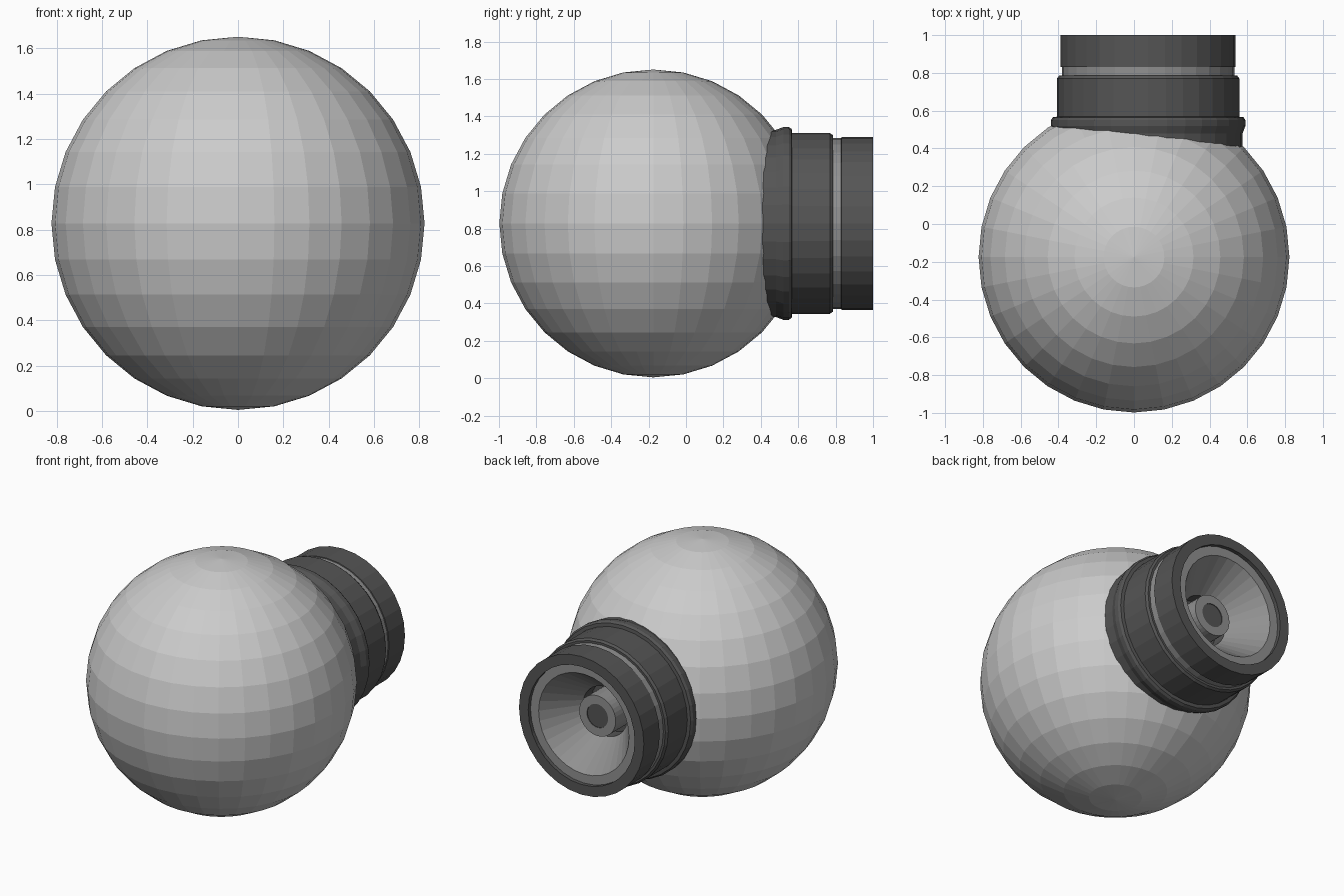
import bpy, bmesh
from math import cos, sin, tau

if "Cube" in bpy.data.objects:
    bpy.data.objects.remove(bpy.data.objects["Cube"])

AXIS_X, AXIS_Z = 0.075, 0.828   # centre line of the fitting, parallel to y
SIDES = 32


def material(name, value):
    m = bpy.data.materials.new(name)
    m.diffuse_color = (value, value, value, 1)
    m.use_nodes = True
    m.node_tree.nodes["Principled BSDF"].inputs["Base Color"].default_value = m.diffuse_color
    return m


dark = material("dark_grey", 0.09)
mid = material("mid_grey", 0.28)


def finish(name, bm, mat=None):
    mesh = bpy.data.meshes.new(name)
    bm.to_mesh(mesh)
    bm.free()
    ob = bpy.data.objects.new(name, mesh)
    bpy.context.collection.objects.link(ob)
    if mat:
        mesh.materials.append(mat)
    return ob


def lathe(name, profile, mat, cap=False):
    """Turn (radius, y) points around the fitting axis; cap closes the last ring."""
    bm = bmesh.new()
    rings = []
    for r, y in profile:
        rings.append([bm.verts.new((AXIS_X + r * cos(tau * i / SIDES), y,
                                    AXIS_Z + r * sin(tau * i / SIDES)))
                      for i in range(SIDES)])
    for a, b in zip(rings, rings[1:]):
        for i in range(SIDES):
            j = (i + 1) % SIDES
            bm.faces.new((a[i], b[i], b[j], a[j]))
    if cap:
        bm.faces.new(rings[-1][::-1])
    bm.normal_update()
    return finish(name, bm, mat)


# Faceted globe
bm = bmesh.new()
bmesh.ops.create_uvsphere(bm, u_segments=32, v_segments=16, radius=0.823)
bmesh.ops.translate(bm, verts=bm.verts, vec=(0, -0.175, 0.828))
finish("globe", bm)

# Collar with flange, sunk into the globe
lathe("collar", [(0.50, 0.36), (0.50, 0.48), (0.515, 0.52), (0.515, 0.55),
                 (0.505, 0.565), (0.483, 0.568), (0.483, 0.77),
                 (0.472, 0.785), (0.457, 0.785)], dark)

# Lighter band between collar and rim
lathe("band", [(0.457, 0.78), (0.457, 0.835)], mid)

# Front rim
lathe("rim", [(0.457, 0.83), (0.463, 0.832), (0.463, 1.0), (0.395, 1.0),
              (0.395, 0.97)], dark)

# Reflector: flat ring and cone
lathe("reflector", [(0.395, 0.975), (0.335, 0.975), (0.165, 0.75)], mid)

# Dark well behind the knob
lathe("well", [(0.165, 0.75), (0.165, 0.66)], dark, cap=True)

# Knob with dark tip
lathe("knob", [(0.135, 0.66), (0.135, 0.83), (0.078, 0.83)], mid)
lathe("knob_tip", [(0.078, 0.83), (0.078, 0.825)], dark, cap=True)
